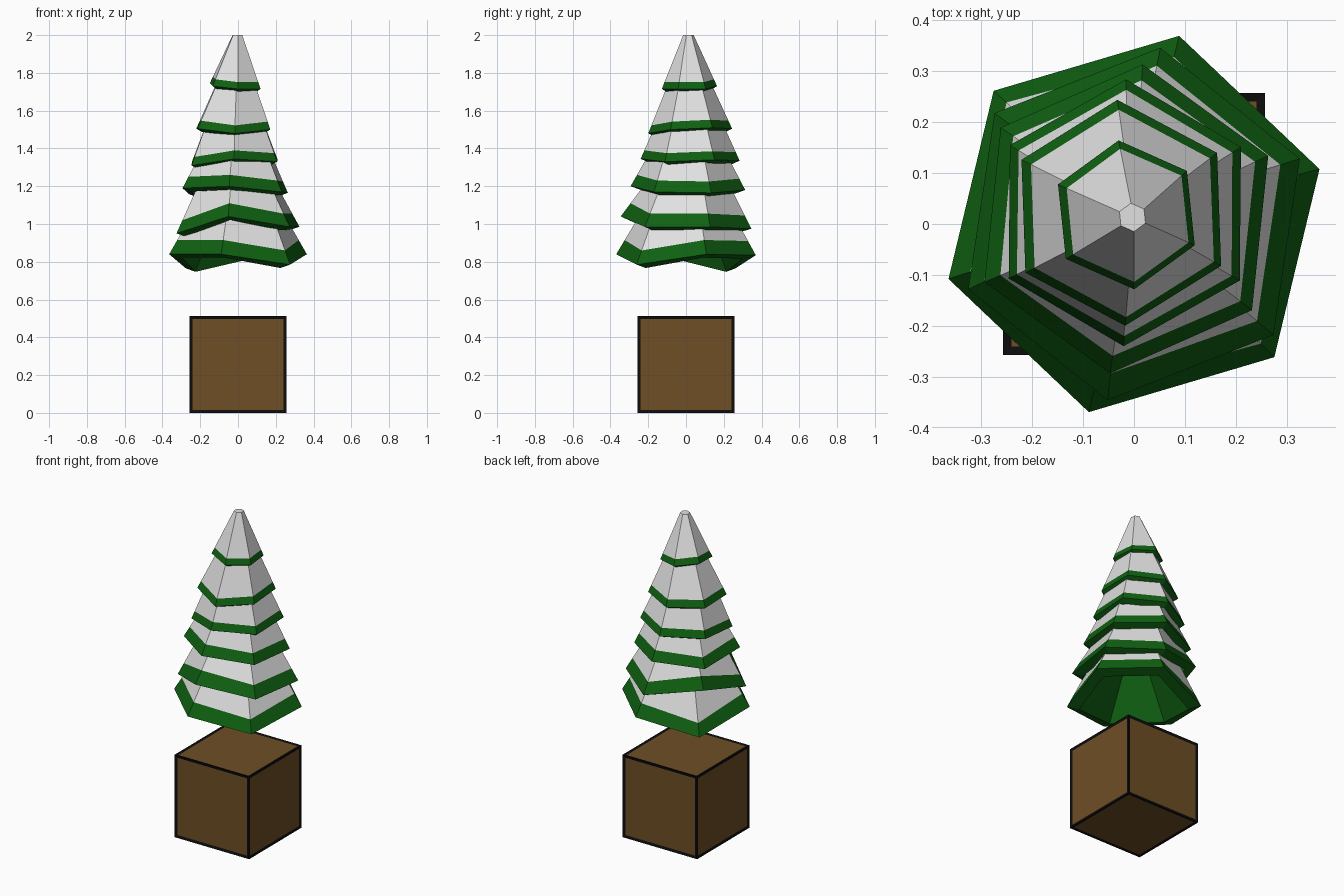
import bpy, bmesh, math

if "Cube" in bpy.data.objects:
    bpy.data.objects.remove(bpy.data.objects["Cube"])

def material(name, rgb):
    m = bpy.data.materials.new(name)
    m.diffuse_color = (*rgb, 1)
    m.use_nodes = True
    m.node_tree.nodes["Principled BSDF"].inputs["Base Color"].default_value = m.diffuse_color
    return m

SNOW = material("snow_white", (0.75, 0.75, 0.75))
GREEN = material("pine_green", (0.005, 0.12, 0.006))
BROWN = material("wood_brown", (0.156, 0.077, 0.018))
BLACK = material("edge_black", (0.004, 0.004, 0.004))

def finish(bm, name, mats):
    bmesh.ops.recalc_face_normals(bm, faces=bm.faces[:])
    me = bpy.data.meshes.new(name)
    bm.to_mesh(me)
    bm.free()
    for m in mats:
        me.materials.append(m)
    ob = bpy.data.objects.new(name, me)
    bpy.context.collection.objects.link(ob)
    return ob

def skirt(name, centre, radius, angle, rim_z, top_z, top_r, top_c, band, rim_w):
    """Hollow six-sided cone with an uneven green hem and a snowy upper part."""
    bm = bmesh.new()
    cx, cy = centre

    def ring(fn):
        out = []
        for k, z0 in enumerate(rim_z):
            a = math.radians(angle + 60 * k)
            x, y, r, z = fn(z0)
            out.append(bm.verts.new((x + r * math.cos(a), y + r * math.sin(a), z)))
        return out

    def band_pos(z0):
        t = band / (top_z - z0)
        return (cx + (top_c[0] - cx) * t, cy + (top_c[1] - cy) * t,
                radius + (top_r - radius) * t, z0 + band)

    rings = [
        ring(lambda z: (*top_c, max(top_r - rim_w, 0.012), top_z - 0.05)),  # inner top
        ring(lambda z: (cx, cy, radius - rim_w, z - 0.018)),                # inner hem
        ring(lambda z: (cx, cy, radius, z)),                                # outer hem
        ring(band_pos),                                                     # snow line
        ring(lambda z: (*top_c, top_r, top_z)),                             # outer top
    ]
    for i in range(4):
        for k in range(6):
            n = (k + 1) % 6
            f = bm.faces.new((rings[i][k], rings[i][n], rings[i + 1][n], rings[i + 1][k]))
            f.material_index = 0 if i == 3 else 1
    bm.faces.new(rings[4]).material_index = 0
    bm.faces.new(rings[0]).material_index = 1
    return finish(bm, name, (SNOW, GREEN))

# Foliage tiers from the bottom up
skirt("foliage_tier_1", (0, 0), 0.38, 16.5,
      (0.84, 0.835, 0.765, 0.84, 0.84, 0.785), 1.10, 0.225, (0, 0.005), 0.075, 0.07)
skirt("foliage_tier_2", (0, 0), 0.35, 21.5,
      (0.985, 0.975, 1.04, 0.95, 1.04, 0.985), 1.25, 0.20, (-0.005, 0.01), 0.07, 0.06)
skirt("foliage_tier_3", (-0.015, 0.01), 0.305, 24,
      (1.165, 1.18, 1.16, 1.19, 1.2, 1.17), 1.41, 0.185, (-0.01, 0.01), 0.06, 0.05)
skirt("foliage_tier_4", (-0.018, 0.022), 0.262, 29.5,
      (1.34, 1.335, 1.33, 1.31, 1.345, 1.33), 1.58, 0.155, (-0.015, 0.018), 0.045, 0.04)
skirt("foliage_tier_5", (-0.025, 0.022), 0.222, 32,
      (1.51, 1.505, 1.505, 1.505, 1.48, 1.5), 1.80, 0.09, (-0.01, 0.018), 0.042, 0.035)
skirt("foliage_tier_6", (-0.015, 0.018), 0.147, 36,
      (1.715, 1.73, 1.745, 1.73, 1.715, 1.715), 2.0, 0.028, (-0.003, 0.013), 0.036, 0.03)

# Trunk block: black edges with inset brown panels
bm = bmesh.new()
bmesh.ops.create_cube(bm, size=0.514)
bmesh.ops.translate(bm, verts=bm.verts[:], vec=(0, 0, 0.257))
panels = bm.faces[:]
rim = bmesh.ops.inset_individual(bm, faces=panels, thickness=0.023, depth=-0.004)["faces"]
for f in rim:
    f.material_index = 1
for f in panels:
    f.material_index = 0
finish(bm, "trunk_block", (BROWN, BLACK))
